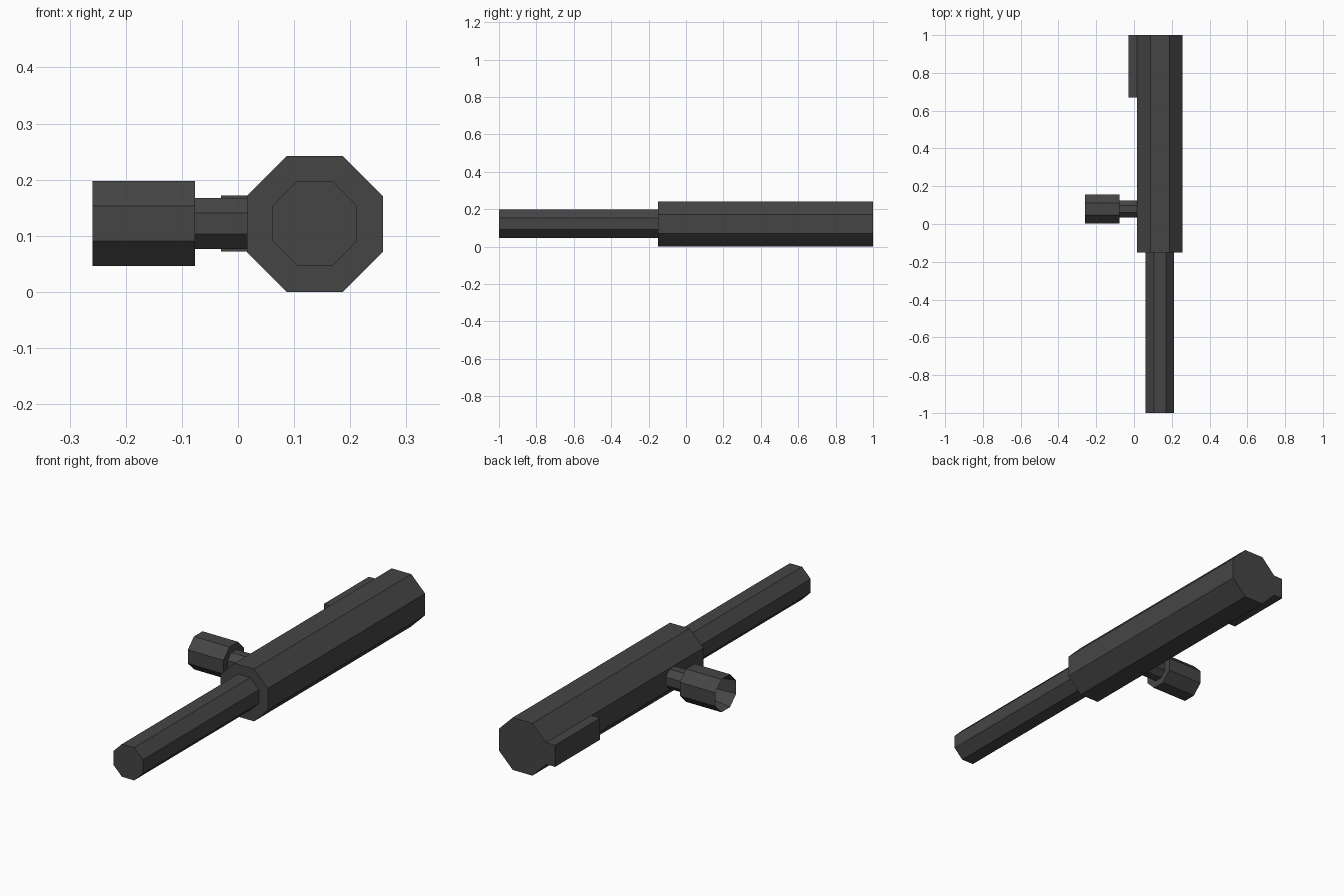
import bpy, bmesh, math
from mathutils import Matrix, Vector

cube = bpy.data.objects.get("Cube")
if cube:
    bpy.data.objects.remove(cube, do_unlink=True)

metal = bpy.data.materials.new("dark_grey_metal")
metal.use_nodes = True
colour = (0.06, 0.06, 0.06, 1)
metal.diffuse_color = colour
metal.node_tree.nodes["Principled BSDF"].inputs["Base Color"].default_value = colour

AXIS_X, AXIS_Z = 0.137, 0.121


def add_object(name, bm):
    bmesh.ops.recalc_face_normals(bm, faces=bm.faces)
    mesh = bpy.data.meshes.new(name)
    bm.to_mesh(mesh)
    bm.free()
    mesh.materials.append(metal)
    obj = bpy.data.objects.new(name, mesh)
    bpy.context.collection.objects.link(obj)
    return obj


def octagon_rod(axis, flat_radius, start, end, centre):
    """Eight-sided rod with flats facing the main axes."""
    bm = bmesh.new()
    radius = flat_radius / math.cos(math.pi / 8)
    bmesh.ops.create_cone(bm, cap_ends=True, segments=8, radius1=radius,
                          radius2=radius, depth=end - start)
    bmesh.ops.rotate(bm, verts=bm.verts, matrix=Matrix.Rotation(math.pi / 8, 3, 'Z'))
    bm.transform(Vector((0, 0, 1)).rotation_difference(Vector(axis)).to_matrix().to_4x4())
    bmesh.ops.translate(bm, verts=bm.verts,
                        vec=Vector(centre) + Vector(axis) * (start + end) / 2)
    return bm


# Main body and barrel along y
add_object("body", octagon_rod((0, 1, 0), 0.121, -0.15, 1.0, (AXIS_X, 0, AXIS_Z)))
add_object("barrel", octagon_rod((0, 1, 0), 0.0755, -1.0, -0.15, (AXIS_X, 0, AXIS_Z + 0.001)))

# Side stem and hollow knob along x
side = (0, 0.079, AXIS_Z + 0.001)
add_object("side_stem", octagon_rod((1, 0, 0), 0.0455, -0.078, 0.016, side))

knob = octagon_rod((1, 0, 0), 0.076, -0.259, -0.077, side)
knob.faces.ensure_lookup_table()
outer = [f for f in knob.faces if f.normal.x < -0.9]
bmesh.ops.inset_region(knob, faces=outer, thickness=0.029)
bmesh.ops.translate(knob, verts=outer[0].verts, vec=(0.15, 0, 0))
add_object("side_knob", knob)

# Raised block on the rear flat of the body
block = bmesh.new()
bmesh.ops.create_cube(block, size=1)
bmesh.ops.scale(block, verts=block.verts, vec=(0.046, 0.33, 0.1))
bmesh.ops.translate(block, verts=block.verts, vec=(-0.007, 0.835, AXIS_Z + 0.001))
add_object("rear_block", block)
